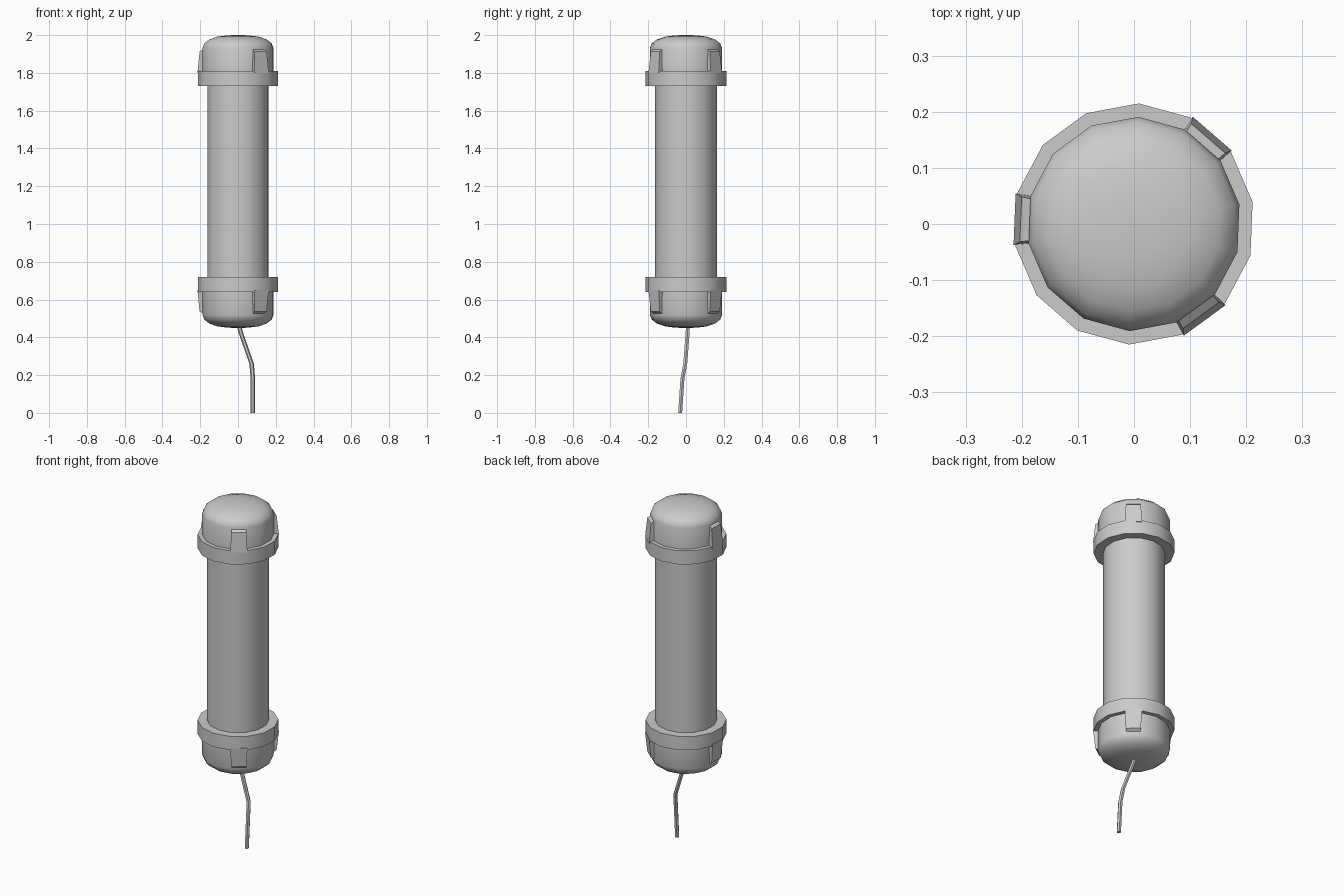
import bpy, bmesh, math
from mathutils import Vector

if "Cube" in bpy.data.objects:
    bpy.data.objects.remove(bpy.data.objects["Cube"])

SIDES = 14
OFFSET = math.radians(10.5)
MID = 1.225  # height of the mirror plane between both caps


def finish(name, bm):
    bmesh.ops.recalc_face_normals(bm, faces=bm.faces)
    me = bpy.data.meshes.new(name)
    bm.to_mesh(me)
    bm.free()
    ob = bpy.data.objects.new(name, me)
    bpy.context.collection.objects.link(ob)
    bpy.ops.object.select_all(action='DESELECT')
    ob.select_set(True)
    bpy.context.view_layer.objects.active = ob
    bpy.ops.object.shade_smooth_by_angle(angle=math.radians(35))
    return ob


def place(z, flip):
    return 2 * MID - z if flip else z


def lathe(name, profile, flip=False, closed=False):
    """Revolve (radius, z) points; radius 0 makes a pole."""
    bm = bmesh.new()
    rings = []
    for r, z in profile:
        z = place(z, flip)
        if r == 0:
            rings.append([bm.verts.new((0, 0, z))] * SIDES)
        else:
            angs = [OFFSET + 2 * math.pi * i / SIDES for i in range(SIDES)]
            rings.append([bm.verts.new((r * math.cos(a), r * math.sin(a), z)) for a in angs])
    pairs = list(zip(rings, rings[1:]))
    if closed:
        pairs.append((rings[-1], rings[0]))
    for a, b in pairs:
        for i in range(SIDES):
            j = (i + 1) % SIDES
            bm.faces.new(list(dict.fromkeys((a[i], a[j], b[j], b[i]))))
    return finish(name, bm)


def lug(name, angle, flip):
    """Tapered block standing on the collar against the cap."""
    bm = bmesh.new()
    levels = [(0.175, 0.041, 0.213, 0.046, 1.80, 1.80),
              (0.175, 0.036, 0.202, 0.040, 1.932, 1.912)]
    loops = []
    c, s = math.cos(angle), math.sin(angle)
    for ri, wi, ro, wo, zi, zo in levels:
        pts = [(ri, -wi, zi), (ro, -wo, zo), (ro, wo, zo), (ri, wi, zi)]
        loops.append([bm.verts.new((r * c - t * s, r * s + t * c, place(z, flip)))
                      for r, t, z in pts])
    for i in range(4):
        j = (i + 1) % 4
        bm.faces.new((loops[0][i], loops[0][j], loops[1][j], loops[1][i]))
    bm.faces.new(loops[0])
    bm.faces.new(loops[1])
    return finish(name, bm)


# Main tube
lathe("tube", [(0.165, 0.70), (0.165, 1.75)])

# End caps, collars and lugs, top and mirrored bottom
for side, flip in (("top", False), ("bottom", True)):
    lathe(side + "_cap", [(0.191, 1.80), (0.191, 1.932), (0.182, 1.955), (0.155, 1.977),
                          (0.11, 1.992), (0.055, 1.999), (0, 2.0)], flip)
    lathe(side + "_collar", [(0.16, 1.73), (0.215, 1.73), (0.215, 1.81), (0.16, 1.81)],
          flip, closed=True)
    for k in range(3):
        face = (1, 6, 11)[k]
        a = OFFSET + 2 * math.pi * (face + 0.5) / SIDES
        lug(f"{side}_lug_{k + 1}", a, flip)

# Bent cord hanging from the bottom cap
path = [(0.003, 0.010, 0.48), (0.013, 0.009, 0.43), (0.072, -0.004, 0.26),
        (0.079, -0.019, 0.18), (0.079, -0.031, 0.0)]
bm = bmesh.new()
loops = []
for p in path:
    loops.append([bm.verts.new(Vector(p) + Vector((0.012 * math.cos(a), 0.012 * math.sin(a), 0)))
                  for a in (math.pi / 3 * i for i in range(6))])
for a, b in zip(loops, loops[1:]):
    for i in range(6):
        j = (i + 1) % 6
        bm.faces.new((a[i], a[j], b[j], b[i]))
bm.faces.new(loops[0])
bm.faces.new(loops[-1])
finish("cord", bm)
